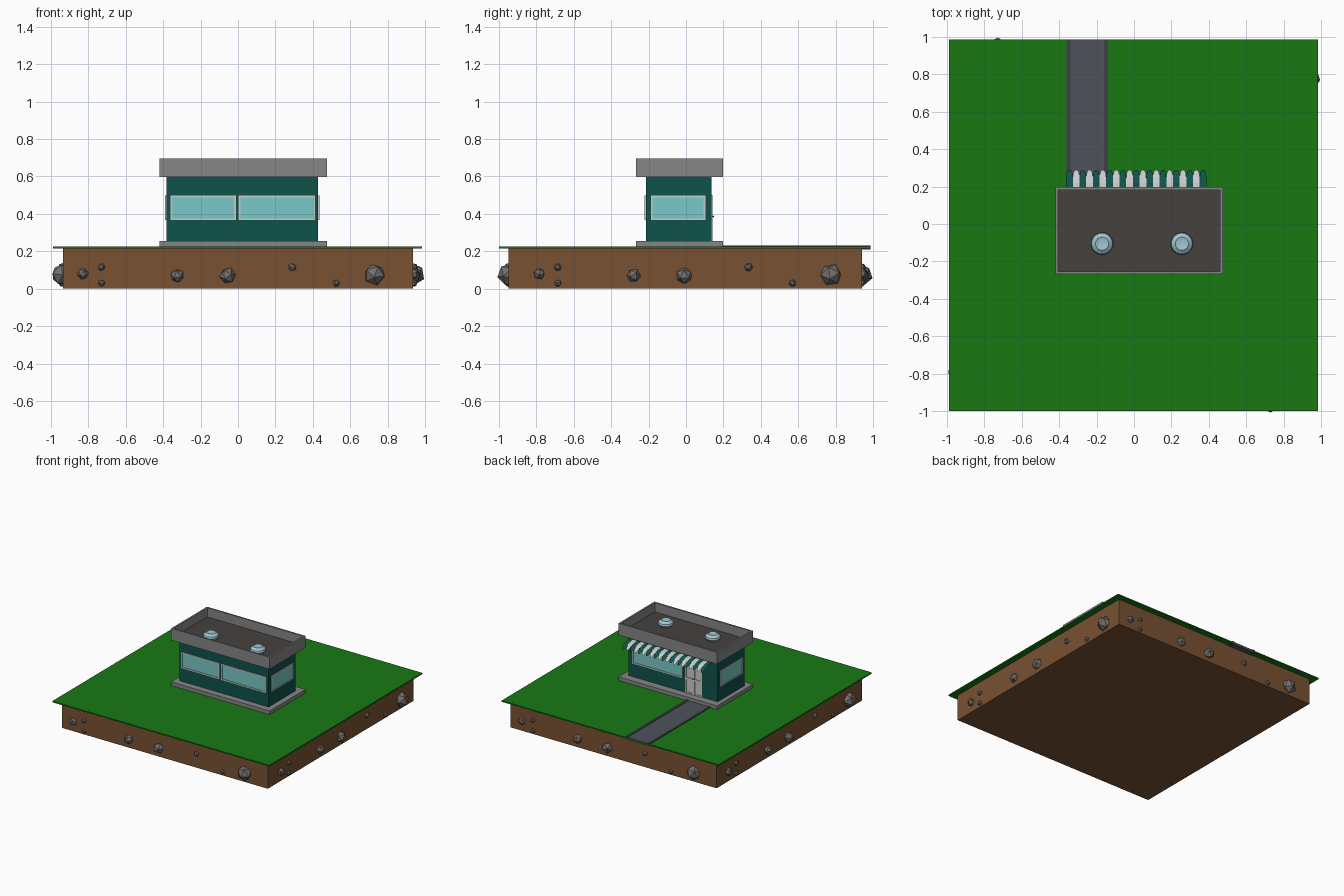
import bpy, bmesh, math, random
from mathutils import Vector, Matrix

if "Cube" in bpy.data.objects:
    bpy.data.objects.remove(bpy.data.objects["Cube"])

random.seed(4)


def mat(name, r, g, b):
    m = bpy.data.materials.new(name)
    m.diffuse_color = (r, g, b, 1)
    m.use_nodes = True
    m.node_tree.nodes["Principled BSDF"].inputs["Base Color"].default_value = m.diffuse_color
    return m


SOIL = mat("soil", .19, .085, .033)
GRASS = mat("grass", .009, .19, .007)
ROCK = mat("rock", .17, .16, .15)
WALL = mat("wall_green", .005, .085, .07)
CONCRETE = mat("concrete", .24, .24, .24)
ROOF = mat("roof_felt", .06, .053, .048)
GLASS = mat("glass", .19, .58, .58)
WHITE = mat("white", .8, .82, .82)
DOOR = mat("door_grey", .55, .56, .56)
PATH = mat("path", .08, .085, .107)
CURB = mat("curb", .05, .053, .065)
DOME = mat("skylight", .36, .56, .64)


def finish(bm, name, *mats):
    me = bpy.data.meshes.new(name)
    bm.to_mesh(me)
    bm.free()
    for m in mats:
        me.materials.append(m)
    ob = bpy.data.objects.new(name, me)
    bpy.context.collection.objects.link(ob)
    return ob


def box_bm(lo, hi):
    bm = bmesh.new()
    lo, hi = Vector(lo), Vector(hi)
    bmesh.ops.create_cube(bm, size=1, matrix=Matrix.Translation((lo + hi) / 2) @ Matrix.Diagonal((*(hi - lo), 1)))
    bm.normal_update()
    return bm


def box(name, lo, hi, m):
    return finish(box_bm(lo, hi), name, m)


def tray(name, lo, hi, n, rim, depth, m_rim, m_in):
    """Box whose face along n is inset and pushed inwards."""
    bm = box_bm(lo, hi)
    n = Vector(n)
    face = max(bm.faces, key=lambda f: f.normal.dot(n))
    bmesh.ops.inset_region(bm, faces=[face], thickness=rim)
    edge = bmesh.ops.extrude_discrete_faces(bm, faces=[face])["faces"][0]
    bmesh.ops.translate(bm, verts=edge.verts, vec=-n * depth)
    edge.material_index = 1
    return finish(bm, name, m_rim, m_in)


# ground
box("soil_block", (-.936, -.95, 0), (.936, .94, .215), SOIL)
box("grass", (-.988, -1, .215), (.985, .987, .225), GRASS)

# rocks in the soil, the same pattern turned round all four sides
rocks = [(-.83, .08, .032), (-.73, .115, .021), (-.73, .03, .02), (-.325, .07, .038),
         (-.055, .07, .045), (.29, .115, .023), (.525, .03, .02), (.73, .075, .06)]
sides = [("front", 0, 0, .95), ("right", 1, .045, .94), ("back", 2, 0, .94), ("left", 3, .04, .94)]
for side, turn, shift, dist in sides:
    for i, (u, z, r) in enumerate(rocks):
        bm = bmesh.new()
        spin = Matrix.Rotation(random.uniform(0, 6), 4, (.3, 1, .2))
        place = Matrix.Rotation(turn * math.pi / 2, 4, 'Z') @ Matrix.Translation((u + shift, -dist, z))
        bmesh.ops.create_icosphere(bm, subdivisions=1, radius=r, matrix=place @ spin)
        finish(bm, f"rock_{side}_{i + 1}", ROCK)

# path to the door
box("path", (-.34, .195, .21), (-.16, .987, .228), PATH)
for s, x in (("left", -.36), ("right", -.16)):
    box(f"path_curb_{s}", (x, .195, .21), (x + .02, .987, .232), CURB)

# building shell
box("base_slab", (-.42, -.268, .22), (.475, .197, .255), CONCRETE)
box("walls", (-.383, -.215, .255), (.429, .135, .6), WALL)
tray("roof", (-.42, -.268, .598), (.475, .197, .695), (0, 0, 1), .02, .075, CONCRETE, ROOF)

# windows
P = .008
for name, lo, hi, n in [
    ("window_front_left", (-.362, -.215 - P, .367), (-.012, -.21, .498), (0, -1, 0)),
    ("window_front_right", (.003, -.215 - P, .367), (.412, -.21, .498), (0, -1, 0)),
    ("window_right", (.425, -.187, .367), (.429 + P, .104, .498), (1, 0, 0)),
    ("window_left", (-.383 - P, -.187, .367), (-.379, .104, .498), (-1, 0, 0)),
    ("window_back", (-.065, .13, .367), (.392, .135 + P, .498), (0, 1, 0)),
]:
    tray(name, lo, hi, n, .013, .005, WHITE, GLASS)

# double door: two leaves with recessed panels and knobs
for s, x0, kx in (("left", -.242, -.174), ("right", -.165, -.16)):
    for part, z0, z1 in (("lower", .255, .375), ("upper", .375, .5)):
        tray(f"door_{s}_{part}", (x0, .13, z0), (x0 + .075, .141, z1), (0, 1, 0), .015, .004, DOOR, DOOR)
    bm = bmesh.new()
    bmesh.ops.create_icosphere(bm, subdivisions=1, radius=.005, matrix=Matrix.Translation((kx, .145, .386)))
    finish(bm, f"door_knob_{s}", CURB)

# striped awning with rounded tips: (y, z, width share)
curve = [(.135, .59, 1), (.19, .589, 1), (.22, .585, 1), (.245, .577, 1), (.262, .568, .96),
         (.276, .558, .8), (.285, .55, .55), (.29, .545, .2)]
W = .0357
bm = bmesh.new()
for i in range(21):
    cx = -.345 + i * W
    rows = [[bm.verts.new((cx + s * W * w / 2, y, z)) for s in (-1, 1)] for y, z, w in curve]
    for a, b in zip(rows, rows[1:]):
        bm.faces.new((a[0], a[1], b[1], b[0])).material_index = i % 2
finish(bm, "awning", WALL, WHITE)

# roof skylights turned from a profile
profile = [(.048, 0), (.06, .018), (.056, .032), (.035, .048), (.03, .046), (0, .046)]
for s, x in (("left", -.171), ("right", .256)):
    bm = bmesh.new()
    vs = [bm.verts.new((r, 0, z)) for r, z in profile]
    es = [bm.edges.new(p) for p in zip(vs, vs[1:])]
    bmesh.ops.spin(bm, geom=vs + es, axis=(0, 0, 1), cent=(0, 0, 0), angle=math.tau, steps=24)
    bmesh.ops.remove_doubles(bm, verts=bm.verts, dist=1e-4)
    bmesh.ops.recalc_face_normals(bm, faces=bm.faces)
    ob = finish(bm, f"skylight_{s}", DOME)
    ob.location = (x, -.105, .62)
    bpy.context.view_layer.objects.active = ob
    ob.select_set(True)
    bpy.ops.object.shade_smooth_by_angle(angle=math.radians(35))
    ob.select_set(False)
